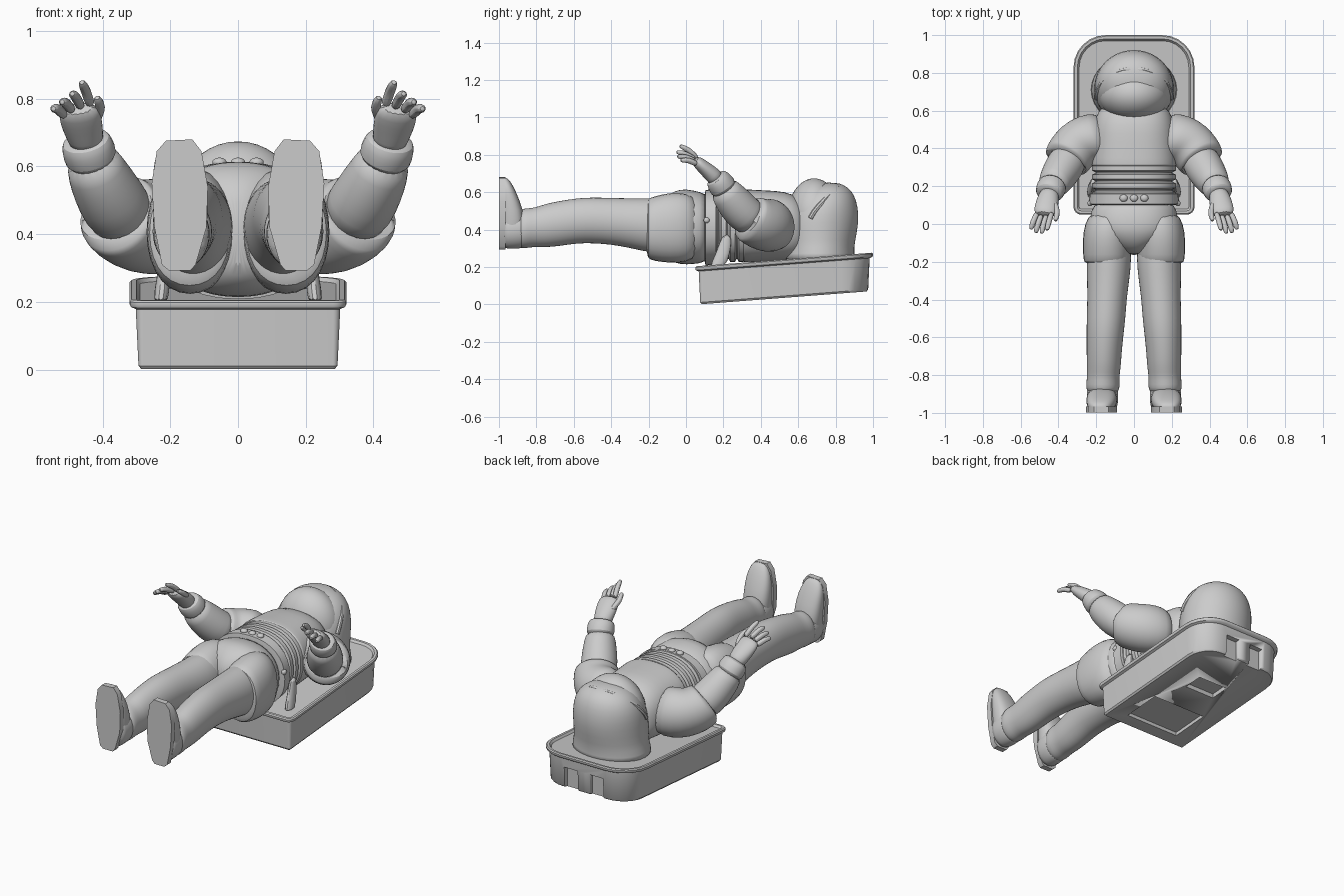
import bpy, bmesh, math
from mathutils import Vector

suit = bpy.data.materials.new("suit_grey")
suit.diffuse_color = (0.6, 0.6, 0.6, 1)


def finish(name, bm, mirror=False, subsurf=0, angle=40):
    bmesh.ops.recalc_face_normals(bm, faces=bm.faces)
    me = bpy.data.meshes.new(name)
    bm.to_mesh(me)
    bm.free()
    ob = bpy.data.objects.new(name, me)
    bpy.context.collection.objects.link(ob)
    me.materials.append(suit)
    if mirror:
        ob.modifiers.new("mirror", 'MIRROR').use_clip = False
    if subsurf:
        m = ob.modifiers.new("smooth", 'SUBSURF')
        m.levels = m.render_levels = subsurf
    bpy.ops.object.select_all(action='DESELECT')
    ob.select_set(True)
    bpy.context.view_layer.objects.active = ob
    bpy.ops.object.shade_smooth_by_angle(angle=math.radians(angle))
    return ob


def skin(bm, loops):
    """Join successive closed loops of points and cap both ends."""
    rows = [[bm.verts.new(p) for p in lp] for lp in loops]
    n = len(rows[0])
    for a, b in zip(rows, rows[1:]):
        for i in range(n):
            bm.faces.new((a[i], a[(i + 1) % n], b[(i + 1) % n], b[i]))
    bm.faces.new(rows[0])
    bm.faces.new(rows[-1][::-1])


def tube(bm, rings, seg=20, power=2.0, axis=None):
    """Rings are (x, y, z, half width, half depth) along a path."""
    pts = [Vector(r[:3]) for r in rings]
    loops = []
    for i, r in enumerate(rings):
        t = Vector(axis) if axis else pts[min(i + 1, len(pts) - 1)] - pts[max(i - 1, 0)]
        t.normalize()
        u = (Vector((1, 0, 0)) - t * t.x).normalized()
        v = t.cross(u)
        loop = []
        for k in range(seg):
            a = 2 * math.pi * k / seg
            c, s = math.cos(a), math.sin(a)
            c = math.copysign(abs(c) ** (2 / power), c)
            s = math.copysign(abs(s) ** (2 / power), s)
            loop.append(pts[i] + u * c * r[3] + v * s * r[4])
        loops.append(loop)
    skin(bm, loops)


def part(name, rings, mirror=False, subsurf=1, angle=40, **kw):
    bm = bmesh.new()
    tube(bm, rings, **kw)
    return finish(name, bm, mirror, subsurf, angle)


def ball(name, c, r, mirror=False):
    bm = bmesh.new()
    bmesh.ops.create_uvsphere(bm, u_segments=32, v_segments=20, radius=1)
    for v in bm.verts:
        v.co = Vector([c[i] + v.co[i] * r[i] for i in range(3)])
    return finish(name, bm, mirror)


DOWN = (0, -1, 0)

# Backpack: rounded outline stacked in layers, tilted towards the head


def pack_loop(inset, z):
    out = []
    for cx, cy, r, a0 in ((1, 1, .17, 0), (-1, 1, .17, 90), (-1, 0, .04, 180), (1, 0, .04, 270)):
        x = cx * (.32 - r)
        y = (1 - r) if cy else (.05 + r)
        for k in range(7):
            a = math.radians(a0 + 15 * k)
            rr = r - inset
            out.append((x + rr * math.cos(a), y + rr * math.sin(a), z + .077 * (y + rr * math.sin(a))))
    return out


bm = bmesh.new()
skin(bm, [pack_loop(i, z) for i, z in
          ((.034, -.005), (.026, .005), (.018, .172), (.004, .178), (0, .185), (0, .194), (.006, .2),
           (.02, .2), (.03, .188))])
pack = finish("backpack", bm, angle=35)

# Recesses in the back and the head end of the pack
bm = bmesh.new()
for x, y, z, sx, sy, sz in ((0, .28, 0, .36, .24, .075), (0, .64, .025, .2, .12, .09),
                            (.085, 1.0, .13, .09, .1, .13), (-.085, 1.0, .13, .09, .1, .13)):
    geo = bmesh.ops.create_cube(bm, size=1)
    for v in geo['verts']:
        v.co = Vector((x + v.co.x * sx, y + v.co.y * sy, z + v.co.z * sz + .077 * v.co.y * sy))
cutter = finish("recess_cutter", bm)
cutter.hide_render = True
cutter.hide_set(True)
cut = pack.modifiers.new("recesses", 'BOOLEAN')
cut.object = cutter
cut.operation = 'DIFFERENCE'
cut.solver = 'EXACT'

# Helmet: flared shell, visor and visor rim
part("helmet_shell", [(0, .71, .22, .25, .21), (0, .71, .27, .222, .185), (0, .715, .34, .212, .19),
                      (0, .72, .44, .212, .205), (0, .735, .52, .204, .185), (0, .75, .585, .175, .152),
                      (0, .76, .63, .125, .105), (0, .765, .652, .05, .045)],
     seg=32, subsurf=1, axis=(0, 0, 1))
ball("visor", (0, .685, .475), (.188, .142, .199))
bm = bmesh.new()
loops = []
for k in range(25):
    a = math.pi * (k / 24)
    c = Vector((.198 * math.cos(a), .665 + .155 * math.sin(a), .46 + .175 * math.sin(a) ** .8))
    loops.append((*c, .014, .014))
tube(bm, loops, seg=8)
finish("visor_rim", bm)
part("neck_collar", [(0, .60, .40, .19, .18), (0, .565, .41, .20, .165), (0, .53, .42, .18, .15)],
     seg=32, axis=DOWN)

# Torso with a hard lower chest edge, then the pleated waist
part("chest", [(0, .64, .40, .15, .12), (0, .60, .41, .19, .165), (0, .53, .42, .215, .185),
               (0, .43, .42, .22, .19), (0, .34, .42, .228, .195), (0, .312, .42, .228, .196),
               (0, .305, .42, .222, .19), (0, .302, .42, .18, .16)], seg=32, power=2.4, axis=DOWN)
waist = []
for k in range(4):
    y = .315 - k * .046
    waist += [(0, y, .42, .205, .178), (0, y - .008, .42, .222, .194),
              (0, y - .032, .42, .222, .194), (0, y - .04, .42, .205, .178)]
part("pleated_waist", waist, seg=32, power=2.3, axis=DOWN, subsurf=0)
part("belt", [(0, .165, .415, .21, .18), (0, .16, .415, .236, .2), (0, .105, .41, .24, .202),
              (0, .1, .41, .21, .18)], seg=32, power=2.3, axis=DOWN, subsurf=0)
for x in (-.055, 0, .055):
    ball("belt_button", (x, .137, .612), (.021, .019, .014))
ball("belt_side_button", (.232, .11, .45), (.014, .016, .016), mirror=True)

# Straps holding the waist to the pack
part("pack_strap", [(.23, .16, .19, .03, .05), (.22, .2, .27, .018, .04), (.215, .22, .38, .018, .03)],
     mirror=True, seg=10, axis=(0, 0, 1))

# Hips, thigh covers and legs
part("pelvis", [(0, .12, .41, .205, .18), (0, .08, .41, .225, .19), (0, 0, .415, .24, .205),
                (0, -.06, .415, .215, .195), (0, -.12, .41, .12, .16), (0, -.165, .40, .035, .10)],
     seg=32, power=2.2, axis=DOWN)
part("thigh_cover", [(.13, .07, .41, .10, .16), (.137, .0, .41, .128, .19), (.142, -.08, .41, .134, .195),
                     (.143, -.17, .405, .13, .178), (.143, -.205, .405, .125, .165),
                     (.143, -.21, .405, .10, .13)], mirror=True, seg=14, power=2.2, axis=DOWN)
part("leg", [(.13, -.05, .42, .11, .15), (.131, -.18, .42, .121, .149), (.137, -.3, .435, .113, .134),
             (.143, -.4, .445, .105, .126), (.148, -.5, .45, .104, .124), (.153, -.58, .448, .099, .122),
             (.158, -.68, .432, .094, .122), (.16, -.76, .42, .091, .117), (.163, -.81, .412, .086, .105),
             (.165, -.85, .408, .09, .108), (.165, -.88, .405, .088, .106), (.165, -.9, .40, .07, .09)],
     mirror=True, seg=20, axis=DOWN)

# Boots: ankle, upper and sole stacked by height from heel to toe
part("boot_ankle", [(.165, -.84, .405, .08, .1), (.166, -.89, .40, .086, .104),
                    (.167, -.95, .40, .084, .106), (.168, -.985, .40, .08, .1)],
     mirror=True, seg=16, axis=DOWN)
part("boot_upper", [(.168, -.94, .30, .045, .04), (.168, -.93, .36, .072, .06), (.17, -.925, .46, .084, .068),
                    (.172, -.94, .55, .082, .054), (.178, -.955, .62, .072, .039),
                    (.18, -.968, .665, .048, .025), (.18, -.975, .678, .025, .015)],
     mirror=True, seg=16, power=2.5, axis=(0, 0, 1))
bm = bmesh.new()
sole = [(.125, .31), (.14, .293), (.205, .293), (.225, .31), (.247, .42), (.255, .55), (.24, .645), (.213, .676),
        (.135, .68), (.108, .645), (.089, .54), (.093, .42)]
skin(bm, [[(x, y, z) for x, z in sole] for y in (-.965, -.999)])
finish("boot_sole", bm, mirror=True)

# Arms: wide sleeve, forearm and wrist cuff
part("sleeve", [(.15, .475, .43, .10, .12), (.205, .465, .425, .13, .145), (.27, .44, .42, .137, .145),
                (.32, .395, .43, .133, .138), (.352, .348, .455, .128, .13), (.362, .33, .467, .122, .124),
                (.36, .335, .463, .10, .10)], mirror=True, seg=24)
part("forearm", [(.33, .37, .445, .1, .1), (.365, .31, .485, .103, .103), (.395, .262, .54, .098, .1),
                 (.42, .222, .59, .087, .088), (.436, .195, .63, .078, .076)], mirror=True, seg=20)
part("wrist_cuff", [(.428, .21, .61, .06, .06), (.434, .2, .625, .083, .078), (.445, .175, .66, .078, .07),
                    (.45, .163, .678, .074, .062), (.452, .158, .684, .05, .045)], mirror=True, seg=16, subsurf=1)
part("palm", [(.445, .17, .66, .05, .045), (.452, .145, .69, .055, .045), (.46, .11, .72, .062, .04),
              (.468, .07, .755, .064, .034), (.474, .045, .775, .052, .024)], mirror=True, seg=16)

# Fingers: knuckle, middle and tip, fanned outwards, plus the thumb
bm = bmesh.new()
fingers = (((.435, .06, .78), (.45, .015, .825), (.462, -.035, .85)),
           ((.463, .05, .775), (.481, -.01, .808), (.49, -.052, .815)),
           ((.49, .05, .765), (.51, -.005, .79), (.52, -.048, .79)),
           ((.512, .06, .75), (.535, .01, .772), (.546, -.03, .77)),
           ((.42, .115, .735), (.405, .06, .775), (.417, .015, .805)))
for a, b, c in fingers:
    a, b, c = Vector(a), Vector(b), Vector(c)
    tube(bm, [(*a, .016, .017), (*a.lerp(b, .55), .016, .016), (*b, .016, .016),
              (*b.lerp(c, .7), .015, .014), (*c, .008, .008)], seg=8)
finish("fingers", bm, mirror=True, subsurf=1)
